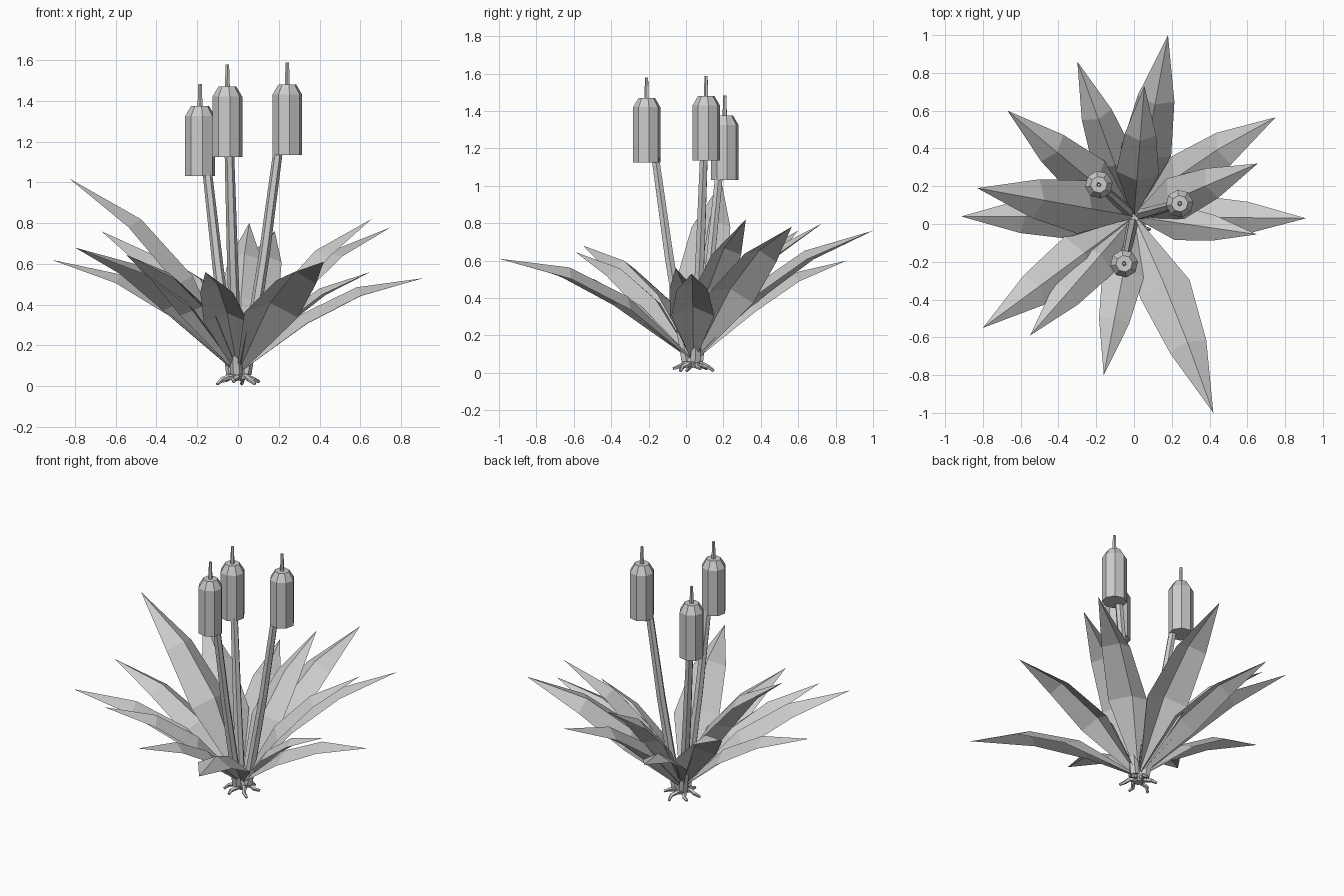
import bpy, bmesh, math
from mathutils import Vector, Matrix

cube = bpy.data.objects.get("Cube")
if cube:
    bpy.data.objects.remove(cube)

grey = bpy.data.materials.new("light_grey")
grey.use_nodes = True
grey.diffuse_color = (0.6, 0.6, 0.6, 1)
grey.node_tree.nodes["Principled BSDF"].inputs["Base Color"].default_value = (0.6, 0.6, 0.6, 1)

BASE = Vector((0, 0.04, 0.06))


def finish(name, bm):
    mesh = bpy.data.meshes.new(name)
    bm.to_mesh(mesh)
    bm.free()
    mesh.materials.append(grey)
    obj = bpy.data.objects.new(name, mesh)
    bpy.context.collection.objects.link(obj)
    return obj


def tube(name, stations, sides, level=False):
    """Low-poly tube through (point, radius) stations, capped at both ends."""
    bm = bmesh.new()
    rings = []
    for i, (p, r) in enumerate(stations):
        ahead = stations[min(i + 1, len(stations) - 1)][0]
        behind = stations[max(i - 1, 0)][0]
        axis = Vector((0, 0, 1)) if level else ahead - behind
        rot = axis.to_track_quat('Z', 'Y')
        ring = []
        for k in range(sides):
            a = math.tau * (k + 0.2) / sides
            ring.append(bm.verts.new(p + rot @ Vector((r * math.cos(a), r * math.sin(a), 0))))
        rings.append(ring)
    for a, b in zip(rings, rings[1:]):
        for k in range(sides):
            n = (k + 1) % sides
            bm.faces.new((a[k], a[n], b[n], b[k]))
    bm.faces.new(rings[0][::-1])
    bm.faces.new(rings[-1])
    return finish(name, bm)


def leaf(name, tip, roll=0.0):
    """Arching leaf with a raised midrib, bowed above the line from base to tip."""
    reach = Vector(tip) - BASE
    length = reach.length
    turn = Matrix.Rotation(roll, 3, reach)
    side = turn @ Vector((-reach.y, reach.x, 0)).normalized()
    normal = reach.cross(side).normalized()
    bm = bmesh.new()
    rows = []
    # along, half width, midrib height, edge height, as shares of the length
    for s, w, rib, edge in ((0.02, 0.012, 0.012, 0.004),
                            (0.40, 0.112, 0.115, 0.062),
                            (0.695, 0.082, 0.108, 0.062)):
        mid = BASE + reach * s
        rows.append([bm.verts.new(mid + (side * u * w + normal * h) * length)
                     for u, h in ((1, edge), (0, rib), (-1, edge))])
    point = bm.verts.new(Vector(tip))
    for a, b in zip(rows, rows[1:]):
        for k in (0, 1):
            bm.faces.new((a[k + 1], b[k + 1], b[k], a[k]))
    for k in (0, 1):
        bm.faces.new((rows[-1][k + 1], point, rows[-1][k]))
    return finish(name, bm)


# Leaves, given by their tips
tips = [(0.18, 1.0, 0.76), (-0.30, 0.86, 0.60), (-0.67, 0.60, 0.76),
        (-0.83, 0.19, 1.02), (-0.915, 0.04, 0.62), (-0.80, -0.55, 0.68),
        (-0.55, -0.59, 0.645), (-0.16, -0.80, 0.56), (0.42, -1.0, 0.61),
        (0.91, 0.03, 0.53), (0.65, -0.055, 0.56), (0.655, 0.32, 0.82),
        (0.75, 0.565, 0.78), (0.055, 0.73, 0.80)]
rolls = {8: -0.1, 12: -0.3}
for i, t in enumerate(tips):
    leaf(f"leaf_{i + 1}", t, rolls.get(i, 0.0))

# Stalks, seed heads and spikes
heads = [(-0.186, 0.208, 1.03), (0.242, 0.108, 1.135), (-0.052, -0.21, 1.125)]
up = Vector((0, 0, 1))
for i, h in enumerate(heads):
    h = Vector(h)
    off = Vector((h.x - BASE.x, h.y - BASE.y, 0))
    root = BASE + off * 0.15
    end = BASE + off * 0.84
    end.z = h.z + 0.07
    tube(f"stalk_{i + 1}", [(root, 0.03), (root.lerp(end, 0.5) + off * 0.03, 0.027),
                            (end, 0.023)], 6)
    tube(f"seed_head_{i + 1}", [(h, 0.074), (h + up * 0.295, 0.074),
                                (h + up * 0.345, 0.044)], 8, level=True)
    tube(f"spike_{i + 1}", [(h + up * 0.34, 0.013), (h + up * 0.453, 0.009)], 5)

# Crown at the foot of the plant
foot = Vector((0, BASE.y, 0))
tube("crown", [(foot + up * 0.025, 0.03), (foot + up * 0.06, 0.04),
               (foot + up * 0.09, 0.03)], 7, level=True)

# Spreading roots
for i in range(6):
    turn = Matrix.Rotation(math.tau * i / 6 + 0.3, 3, 'Z')
    droop = 0.01 if i % 2 else 0.022
    path = [((0.01, 0, 0.045), 0.017), ((0.05, 0.008, 0.045), 0.014),
            ((0.08, -0.006, 0.032), 0.012), ((0.11, 0.006, droop), 0.008)]
    tube(f"root_{i + 1}", [(foot + turn @ Vector(p), r) for p, r in path], 5)
